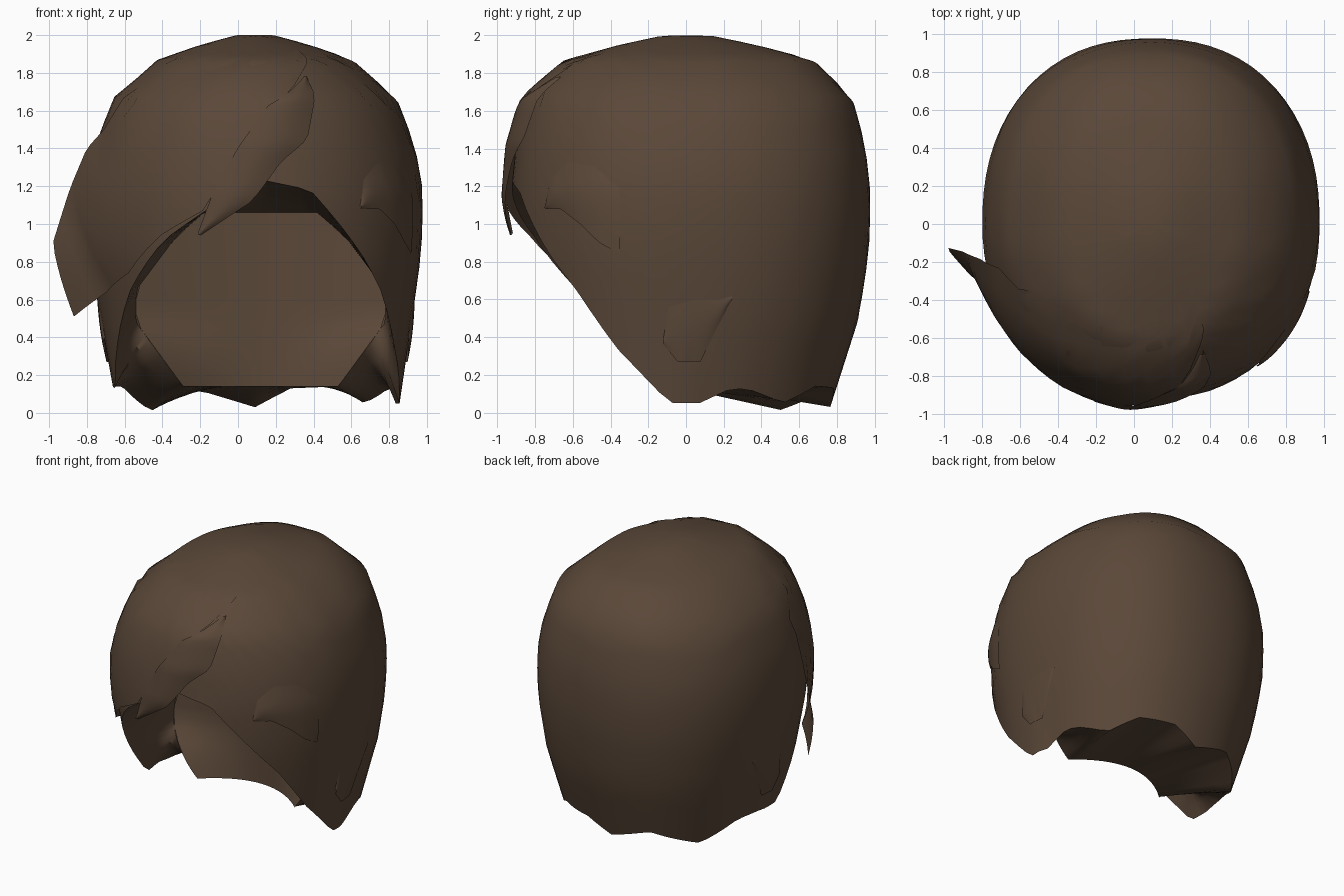
import bpy, math

cube = bpy.data.objects.get("Cube")
if cube:
    bpy.data.objects.remove(cube)

# Single brown hair colour
hair = bpy.data.materials.new("dark_brown_hair")
hair.use_nodes = True
BROWN = (0.103, 0.064, 0.04, 1)
hair.diffuse_color = BROWN
bsdf = hair.node_tree.nodes["Principled BSDF"]
bsdf.inputs["Base Color"].default_value = BROWN
bsdf.inputs["Roughness"].default_value = 0.8

CX, RX, FRONT, BACK = 0.09, 0.89, 0.93, 0.98
# Skull profile: relative radius, height
PROFILE = [(0, 2), (.13, 2), (.38, 1.95), (.69, 1.87), (.9, 1.67), (.97, 1.42),
           (1, 1.15), (.99, .85), (.935, .5), (.86, .05), (.85, 0)]
# Sideways narrowing of the crown by height
NARROW = [(0, 1), (1.2, 1), (1.42, .98), (1.67, .935), (1.87, .84), (2, .84)]
# Hem: angle from the front towards +x, height
HEM = [(0, 1.24), (19, 1.18), (31, .98), (50, .65), (64, .35), (79, .12), (84, .05),
       (95, .05), (107, .13), (114, .12), (129, .05), (145, .14), (165, .13), (180, .03),
       (204, .12), (231, .01), (252, .14), (270, .14), (282, .13), (296, .38), (310, .65),
       (328, .92), (344, 1.08), (360, 1.24)]
# Half widths of the inner lining by height
WIDTHS = [(.14, .41), (.48, .66), (.65, .66), (.93, .45), (1.06, .3)]
# Rim of the lining met by each hem angle: sideways position, height
RIM_X = [(0, .12), (20, .42), (33, .57), (53, .78), (67, .78), (95, .7), (129, .53),
         (180, .12), (231, -.29), (265, -.46), (293, -.54), (309, -.54), (328, -.33),
         (340, -.18), (360, .12)]
RIM_Z = [(0, 1.06), (20, 1.06), (33, .93), (53, .65), (67, .48), (95, .37), (129, .14),
         (231, .14), (265, .37), (293, .48), (309, .65), (328, .93), (340, 1.06), (360, 1.06)]


def interp(table, v):
    for (a, fa), (b, fb) in zip(table, table[1:]):
        if v <= b:
            return fa + (fb - fa) * (v - a) / (b - a) if b > a else fb
    return table[-1][1]


def lerp(a, b, t):
    return tuple(p + (q - p) * t for p, q in zip(a, b))


RADIUS_AT = sorted((z, r) for r, z in PROFILE[1:])
LENGTHS = [0]
for p, q in zip(PROFILE, PROFILE[1:]):
    LENGTHS.append(LENGTHS[-1] + math.dist(p, q))
R_ALONG = list(zip(LENGTHS, [p[0] for p in PROFILE]))
Z_ALONG = list(zip(LENGTHS, [p[1] for p in PROFILE]))
LENGTH_AT = sorted((z, s) for s, z in Z_ALONG[1:])


def place(deg, r, z, off=0):
    s, c = math.sin(math.radians(deg)), math.cos(math.radians(deg))
    # Slightly squared outline, fuller at the back
    depth, power = (FRONT, 2.1) if c > 0 else (BACK, 2.25)
    r *= (abs(s) ** power + abs(c) ** power) ** (-1 / power)
    # The nape and the right side draw in towards the neck
    r -= .08 * math.sqrt(max(0, -c)) * max(0, 1 - z / .5)
    r -= .035 * max(0, -s) * max(0, 1 - z / .9)
    return (CX + (RX * r * interp(NARROW, z) + off) * s, -(depth * r + off) * c, z)


def lining_y(x, z):
    # Curved at the neck, almost flat above
    return .11 - interp([(.14, 1.1), (.48, .25), (1.1, .2)], z) * (x - .12) ** 2


def grid(name, rows, flip=False):
    n = len(rows[0])
    verts = [v for row in rows for v in row]
    faces = []
    for i in range(len(rows) - 1):
        for j in range(n - 1):
            f = (i * n + j, i * n + j + 1, (i + 1) * n + j + 1, (i + 1) * n + j)
            faces.append(f if flip else f[::-1])
    mesh = bpy.data.meshes.new(name)
    mesh.from_pydata(verts, [], faces)
    mesh.materials.append(hair)
    ob = bpy.data.objects.new(name, mesh)
    bpy.context.collection.objects.link(ob)
    for o in bpy.context.selected_objects:
        o.select_set(False)
    ob.select_set(True)
    bpy.context.view_layer.objects.active = ob
    bpy.ops.object.mode_set(mode='EDIT')
    bpy.ops.mesh.select_all(action='SELECT')
    bpy.ops.mesh.remove_doubles(threshold=0.0005)
    bpy.ops.object.mode_set(mode='OBJECT')
    bpy.ops.object.shade_smooth_by_angle(angle=math.radians(50))


def resample(edge, n):
    out = []
    for k in range(n + 1):
        t = k / n * (len(edge) - 1)
        i = min(int(t), len(edge) - 2)
        out.append(lerp(edge[i], edge[i + 1], t - i))
    return out


def lock(name, edge_a, edge_b, bulge, across=6, along=21, flip=False):
    """Lay a lock on the skull between two edges of (angle, height, lift)."""
    rows = []
    ea, eb = resample(edge_a, along), resample(edge_b, along)
    for i in range(across + 1):
        t = i / across
        row = []
        for p, q in zip(ea, eb):
            deg, z, off = lerp(p, q, t)
            row.append(place(deg, interp(RADIUS_AT, z), z, off + bulge * math.sin(math.pi * t)))
        rows.append(row)
    grid(name, rows, flip)


# Main cap, with its ragged hem and open face
ROWS, COLS = 18, 72
columns, rim = [], []
for j in range(COLS + 1):
    deg = 360 * j / COLS
    end = interp(LENGTH_AT, interp(HEM, deg))
    columns.append([place(deg, interp(R_ALONG, end * i / ROWS), interp(Z_ALONG, end * i / ROWS))
                    for i in range(ROWS + 1)])
    x, z = interp(RIM_X, deg), interp(RIM_Z, deg)
    rim.append((x, lining_y(x, z), z))
grid("hair_cap", columns, flip=True)

# Underside and roof, joining the hem to the inner lining
hem = [column[-1] for column in columns]
grid("inner_underside", [[lerp(a, b, t / 4) for a, b in zip(hem, rim)] for t in range(5)])

# Inner lining behind the face: narrow at the neck, wide at the cheeks
lining = []
for i in range(13):
    z = .14 + .92 * i / 12
    xs = [.12 + interp(WIDTHS, z) * (k / 8 - 1) for k in range(17)]
    lining.append([(x, lining_y(x, z), z) for x in xs])
grid("inner_lining", lining, flip=True)

# Swept fringe with a flared tip at the right temple
lock("swept_fringe",
     [(40, 1.95, -.005), (-10, 1.92, -.005), (-41, 1.85, -.005), (-62, 1.75, 0),
      (-75, 1.5, .01), (-79, 1.38, .06), (-82, 1.15, .11), (-83.5, .91, .19)],
     [(24, 1.8, .01), (4, 1.6, .045), (-8, 1.3, .05), (-17, 1.07, .05),
      (-32, .94, .045), (-48, .74, .025), (-64, .64, .02), (-77, .51, .16)], .01, flip=True)

# Narrow strand falling from the parting
lock("parting_strand",
     [(24, 1.78, .01), (4, 1.62, .05), (-6, 1.4, .055), (-14, 1.15, .05), (-19, .95, .04)],
     [(26, 1.78, .0), (25, 1.7, .015), (19, 1.45, .01), (9, 1.33, .02), (-1, 1.12, .03),
      (-18, .94, .04)], .015, flip=True)

# Low overlapping locks at the temple and over both ears
lock("left_temple_lock",
     [(38, 1.1, 0), (40, 1.24, .003), (48, 1.33, .003), (58, 1.31, 0), (68, 1.2, -.005)],
     [(38, 1.08, .003), (46, 1.08, .012), (54, 1.0, .014), (61, .9, .012), (68, .84, .003)], .008)
EAR_TOP = [(82, .4, 0), (84, .56, 0), (93, .6, 0), (105, .62, -.004)]
EAR_LOW = [(82, .36, .006), (87, .27, .01), (95, .27, .01), (105, .6, -.004)]
lock("left_ear_lock", EAR_TOP, EAR_LOW, .008)
lock("right_ear_lock", [(-d, z, o) for d, z, o in EAR_TOP],
     [(-d, z, o) for d, z, o in EAR_LOW], .008, flip=True)
